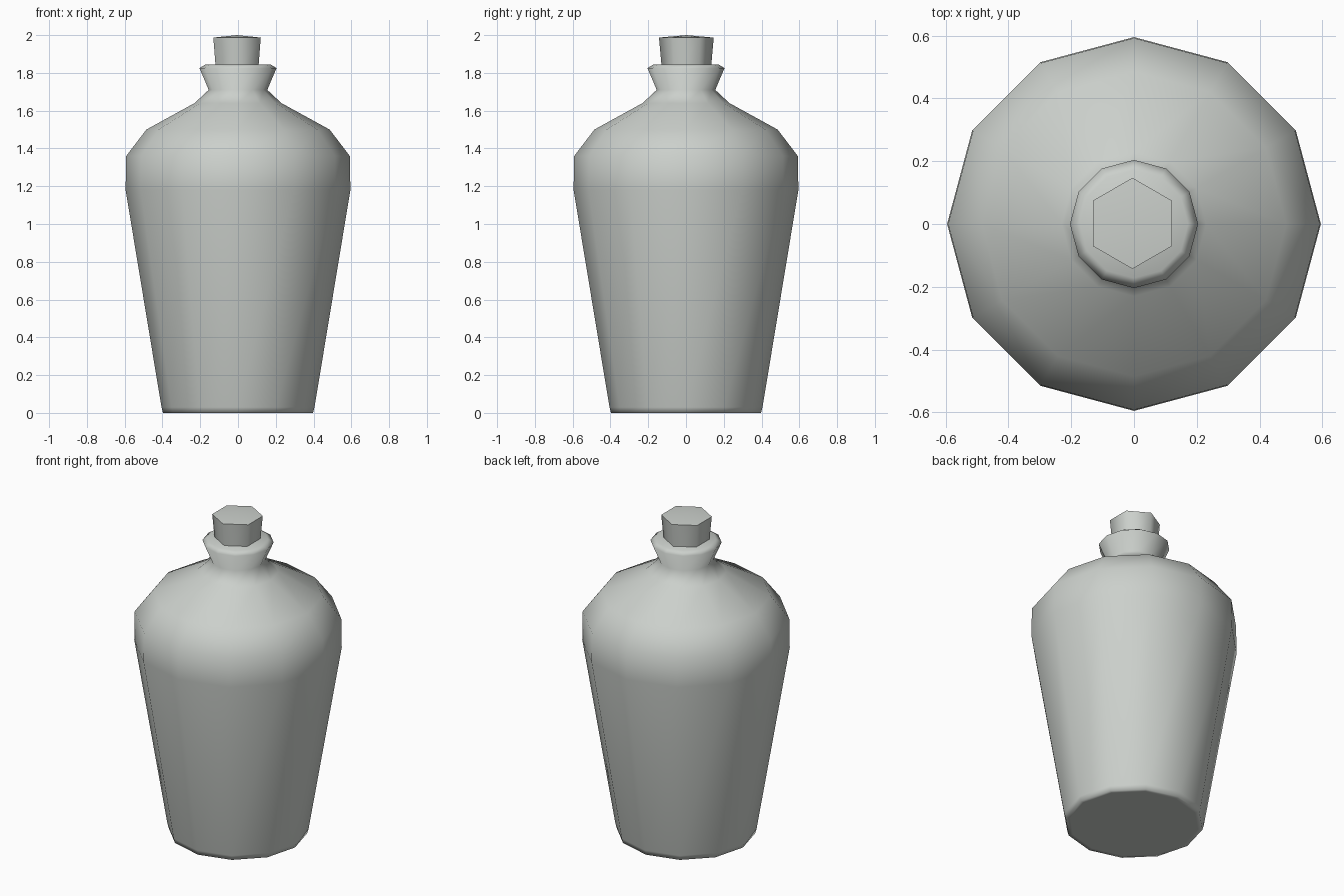
import bpy, bmesh
from math import cos, sin, pi, radians

cube = bpy.data.objects.get("Cube")
if cube:
    bpy.data.objects.remove(cube, do_unlink=True)


def make_material(name, colour):
    mat = bpy.data.materials.new(name)
    mat.use_nodes = True
    mat.diffuse_color = colour
    mat.node_tree.nodes["Principled BSDF"].inputs["Base Color"].default_value = colour
    return mat


def lathe(name, profile, sides, turn, centre, smooth_angle, mat):
    """Spin a (radius, height) profile; a zero radius closes to a point."""
    bm = bmesh.new()
    rings = []
    for r, z in profile:
        count = sides if r > 0 else 1
        rings.append([bm.verts.new((centre[0] + r * cos(turn + 2 * pi * i / sides),
                                    centre[1] + r * sin(turn + 2 * pi * i / sides), z))
                      for i in range(count)])
    for low, high in zip(rings, rings[1:]):
        for i in range(sides):
            j = (i + 1) % sides
            loop = [low[i % len(low)], low[j % len(low)],
                    high[j % len(high)], high[i % len(high)]]
            bm.faces.new(list(dict.fromkeys(loop)))
    bmesh.ops.recalc_face_normals(bm, faces=bm.faces)
    mesh = bpy.data.meshes.new(name)
    bm.to_mesh(mesh)
    bm.free()
    mesh.materials.append(mat)
    obj = bpy.data.objects.new(name, mesh)
    bpy.context.collection.objects.link(obj)
    bpy.ops.object.select_all(action="DESELECT")
    obj.select_set(True)
    bpy.context.view_layer.objects.active = obj
    bpy.ops.object.shade_smooth_by_angle(angle=radians(smooth_angle))
    return obj


grey = make_material("pale grey", (0.6, 0.63, 0.6, 1))

# Jug: base, tapered wall, shoulder, pinched neck and flared lip
jug = [(0, 0), (0.37, 0), (0.397, 0), (0.405, 0.03), (0.595, 1.18), (0.592, 1.36),
       (0.485, 1.5), (0.23, 1.64), (0.155, 1.71), (0.204, 1.825),
       (0.172, 1.845), (0, 1.845)]
lathe("bottle_body", jug, 12, 0, (0, 0), 100, grey)

# Six-sided stopper with a barely raised top
stopper = [(0, 1.8), (0.128, 1.8), (0.145, 1.987), (0, 2)]
lathe("stopper", stopper, 6, pi / 2, (-0.005, 0.002), 65, grey)
